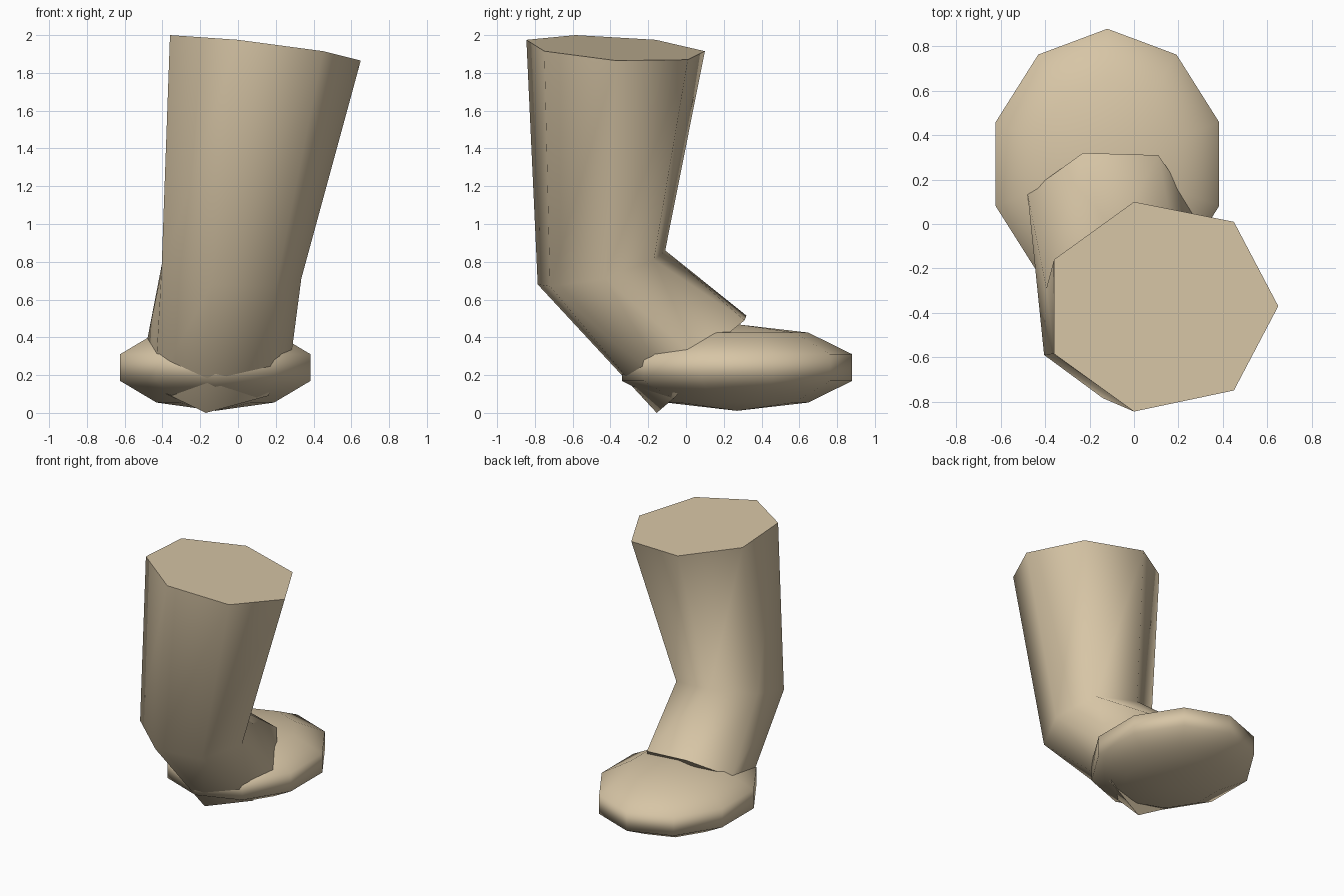
import bpy, bmesh

if "Cube" in bpy.data.objects:
    bpy.data.objects.remove(bpy.data.objects["Cube"])

# Leg: three seven-sided rings (top, ankle, heel end), listed in the same order
RINGS = [
    [(-0.36, -0.16, 1.975), (0.0, 0.10, 1.915), (0.45, 0.01, 1.87), (0.65, -0.37, 1.865),
     (0.45, -0.75, 1.915), (0.0, -0.845, 1.975), (-0.36, -0.585, 2.0)],
    [(-0.395, -0.29, 0.83), (-0.12, -0.11, 0.86), (0.20, -0.17, 0.81), (0.335, -0.43, 0.71),
     (0.20, -0.72, 0.67), (-0.14, -0.785, 0.68), (-0.405, -0.59, 0.75)],
    [(-0.48, 0.14, 0.39), (-0.23, 0.32, 0.515), (0.11, 0.31, 0.49), (0.28, 0.06, 0.29),
     (0.16, -0.05, 0.09), (-0.17, -0.155, 0.0), (-0.44, -0.06, 0.13)],
]


def new_object(name, bm):
    bmesh.ops.recalc_face_normals(bm, faces=bm.faces)
    mesh = bpy.data.meshes.new(name)
    bm.to_mesh(mesh)
    bm.free()
    obj = bpy.data.objects.new(name, mesh)
    bpy.context.collection.objects.link(obj)
    mat = bpy.data.materials.get("tan") or bpy.data.materials.new("tan")
    mat.diffuse_color = (0.68, 0.56, 0.38, 1)
    mat.use_nodes = True
    mat.node_tree.nodes["Principled BSDF"].inputs["Base Color"].default_value = mat.diffuse_color
    mesh.materials.append(mat)
    return obj


# Bent leg: smooth sides between rings, flat end caps
bm = bmesh.new()
rings = [[bm.verts.new(p) for p in ring] for ring in RINGS]
for a, b in zip(rings, rings[1:]):
    for i in range(7):
        j = (i + 1) % 7
        bm.faces.new((a[i], a[j], b[j], b[i])).smooth = True
for cap in (rings[0], rings[-1]):
    face = bm.faces.new(cap)
    face.smooth = False
    for edge in face.edges:
        edge.smooth = False
new_object("leg", bm)

# Foot: flattened low-poly sphere
bm = bmesh.new()
bmesh.ops.create_uvsphere(bm, u_segments=10, v_segments=5, radius=1.0)
for face in bm.faces:
    face.smooth = True
foot = new_object("foot", bm)
foot.scale = (0.557, 0.641, 0.229)
foot.location = (-0.12, 0.27, 0.24)
